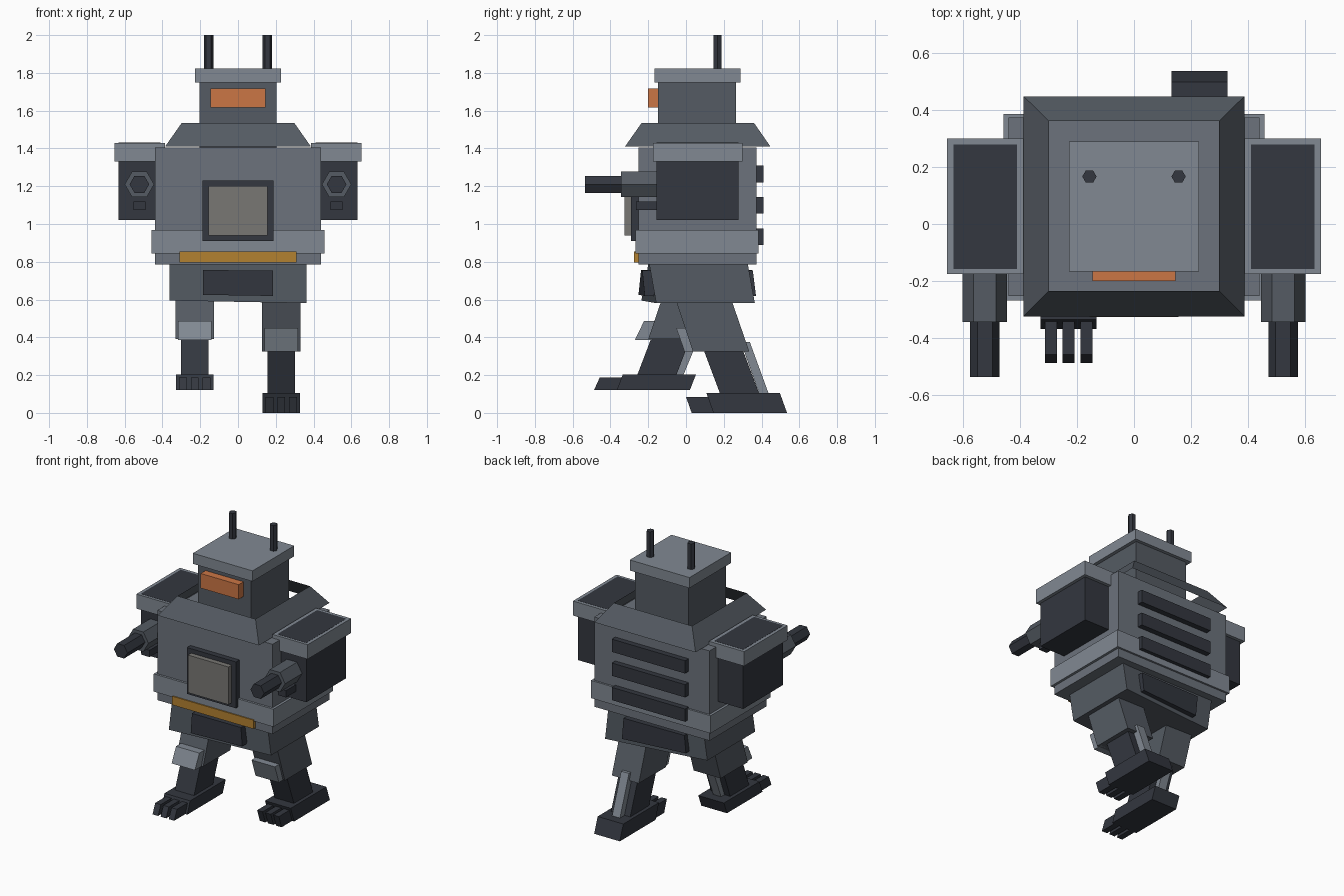
import bpy, bmesh, math
from mathutils import Matrix, Vector

if "Cube" in bpy.data.objects:
    bpy.data.objects.remove(bpy.data.objects["Cube"])


def material(name, rgb):
    m = bpy.data.materials.new(name)
    m.diffuse_color = (*rgb, 1)
    m.use_nodes = True
    m.node_tree.nodes["Principled BSDF"].inputs["Base Color"].default_value = m.diffuse_color
    return m


DARK = material("dark_metal", (0.033, 0.038, 0.05))
MID = material("mid_metal", (0.09, 0.105, 0.125))
HULL = material("hull_metal", (0.15, 0.17, 0.2))
LIGHT = material("light_metal", (0.22, 0.25, 0.29))
ORANGE = material("visor_orange", (0.6, 0.18, 0.06))
YELLOW = material("stripe_yellow", (0.45, 0.22, 0.03))
GLASS = material("hatch_grey", (0.19, 0.185, 0.175))


def finish(name, bm, mat):
    bmesh.ops.recalc_face_normals(bm, faces=bm.faces)
    me = bpy.data.meshes.new(name)
    bm.to_mesh(me)
    bm.free()
    me.materials.append(mat)
    ob = bpy.data.objects.new(name, me)
    bpy.context.collection.objects.link(ob)
    return ob


def box(name, x, y, z, mat, warp=None):
    """Axis-aligned box from three (min, max) ranges, optionally warped."""
    bm = bmesh.new()
    bmesh.ops.create_cube(bm, size=1)
    for v in bm.verts:
        v.co = Vector([(r[0] + r[1]) / 2 + c * (r[1] - r[0])
                       for r, c in zip((x, y, z), v.co)])
        if warp:
            v.co = warp(v.co)
    return finish(name, bm, mat)


def leaning(name, x, z, y_low, y_high, mat):
    """Block whose depth range differs between its bottom and top."""
    def lean(co):
        top = co.z > sum(z) / 2
        y = y_high if top else y_low
        return Vector((co.x, y[1] if co.y > 0 else y[0], co.z))
    return box(name, x, (-1, 1), z, mat, lean)


def hex_rod(name, start, end, radius, mat):
    """Six-sided rod with corners pointing along x."""
    a, b = Vector(start), Vector(end)
    bm = bmesh.new()
    rot = Matrix() if a.z != b.z else Matrix.Rotation(math.pi / 2, 4, 'X')
    bmesh.ops.create_cone(bm, cap_ends=True, segments=6, radius1=radius,
                          radius2=radius, depth=(b - a).length)
    if abs(max(v.co.x for v in bm.verts) - radius) > 1e-4:
        bmesh.ops.rotate(bm, verts=bm.verts,
                         matrix=Matrix.Rotation(math.pi / 6, 3, 'Z'))
    bm.transform(Matrix.Translation((a + b) / 2) @ rot)
    return finish(name, bm, mat)


def side(s, a, b):
    return (min(s * a, s * b), max(s * a, s * b))


# Torso
box("torso", (-0.44, 0.44), (-0.252, 0.372), (0.785, 1.405), HULL)
box("waist_belt", (-0.457, 0.457), (-0.267, 0.385), (0.845, 0.967), LIGHT)
box("hazard_stripe", (-0.31, 0.31), (-0.275, -0.24), (0.795, 0.855), YELLOW)
box("hatch_frame", (-0.187, 0.187), (-0.29, -0.24), (0.91, 1.23), DARK)
box("hatch_panel", (-0.155, 0.155), (-0.325, -0.28), (0.94, 1.20), GLASS)
for i, z in enumerate((0.932, 1.1, 1.265)):
    box(f"back_vent_{i + 1}", (-0.28, 0.28), (0.36, 0.41), (z - 0.044, z + 0.044), DARK)

# Open collar: four sloping walls without top or bottom
bm = bmesh.new()
low = [bm.verts.new(p) for p in ((-0.386, -0.323, 1.41), (0.386, -0.323, 1.41),
                                 (0.386, 0.447, 1.41), (-0.386, 0.447, 1.41))]
high = [bm.verts.new(p) for p in ((-0.298, -0.235, 1.535), (0.298, -0.235, 1.535),
                                  (0.298, 0.36, 1.535), (-0.298, 0.36, 1.535))]
for i in range(4):
    j = (i + 1) % 4
    bm.faces.new((low[i], low[j], high[j], high[i]))
finish("collar", bm, MID)

# Head
box("head", (-0.204, 0.204), (-0.147, 0.265), (1.40, 1.755), MID)
box("head_cap", (-0.228, 0.228), (-0.167, 0.288), (1.75, 1.823), LIGHT)
box("visor", (-0.145, 0.145), (-0.20, -0.14), (1.617, 1.718), ORANGE)

# Paired antennas, shoulder pods and guns
for s, tag in ((-1, "left"), (1, "right")):
    hex_rod(f"antenna_{tag}", (s * 0.156, 0.166, 1.81), (s * 0.156, 0.166, 2.0), 0.025, DARK)
    box(f"shoulder_pod_{tag}", side(s, 0.41, 0.632), (-0.157, 0.278), (1.02, 1.431), DARK)
    box(f"shoulder_cap_{tag}", side(s, 0.386, 0.654), (-0.175, 0.30), (1.33, 1.43), LIGHT)
    hex_rod(f"gun_base_{tag}", (s * 0.522, -0.12, 1.21), (s * 0.522, -0.343, 1.21), 0.078, MID)
    hex_rod(f"gun_barrel_{tag}", (s * 0.522, -0.32, 1.21), (s * 0.522, -0.535, 1.21), 0.052, DARK)
    box(f"small_gun_{tag}", side(s, 0.49, 0.552), (-0.265, -0.14), (1.073, 1.12), DARK)


# Pelvis, twisted by the stride
def stride(co):
    drop = max(0.0, 0.785 - co.z)
    t = co.x / 0.363
    return Vector((co.x, co.y + 0.2 * drop * t, co.z - 0.035 * drop * t))


box("pelvis", (-0.363, 0.363), (-0.197, 0.325), (0.588, 0.80), MID, stride)
box("pelvis_front_panel", (-0.185, 0.185), (-0.235, -0.18), (0.622, 0.755), DARK, stride)
box("pelvis_back_panel", (-0.23, 0.23), (0.31, 0.35), (0.622, 0.755), DARK, stride)

# Legs: z levels and (bottom, top) depth ranges for each pose
LEGS = {
    "left": (-1, dict(
        thigh=((0.39, 0.62), (-0.20, 0.095), (-0.122, 0.173)),
        knee_pad=((0.387, 0.487), (-0.27, -0.18), (-0.222, -0.13)),
        shin=((0.19, 0.40), (-0.262, -0.055), (-0.182, 0.025)),
        strut=((0.19, 0.42), (-0.065, -0.018), (0.03, 0.077)),
        foot=((0.12, 0.203), (-0.367, 0.02), (-0.335, 0.053)),
        toe=((0.12, 0.187), (-0.487, -0.34), (-0.457, -0.31)))),
    "right": (1, dict(
        thigh=((0.325, 0.60), (0.037, 0.335), (-0.055, 0.24)),
        knee_pad=((0.325, 0.45), (-0.008, 0.06), (-0.052, 0.02)),
        shin=((0.095, 0.335), (0.183, 0.39), (0.093, 0.30)),
        strut=((0.095, 0.375), (0.39, 0.44), (0.29, 0.338)),
        foot=((0.0, 0.105), (0.145, 0.535), (0.108, 0.497)),
        toe=((0.0, 0.085), (0.03, 0.17), (0.0, 0.14)))),
}
WIDTH = dict(thigh=0.103, knee_pad=0.089, shin=0.073, strut=0.03, foot=0.098)
COLOUR = dict(thigh=MID, knee_pad=LIGHT, shin=DARK, strut=LIGHT, foot=DARK)
for tag, (s, parts) in LEGS.items():
    cx = s * 0.229
    for part, half in WIDTH.items():
        z, y_low, y_high = parts[part]
        leaning(f"{part}_{tag}", (cx - half, cx + half), z, y_low, y_high, COLOUR[part])
    z, y_low, y_high = parts["toe"]
    for i in range(3):
        tx = cx + (i - 1) * 0.062
        leaning(f"toe_{tag}_{i + 1}", (tx - 0.021, tx + 0.021), z, y_low, y_high, DARK)
